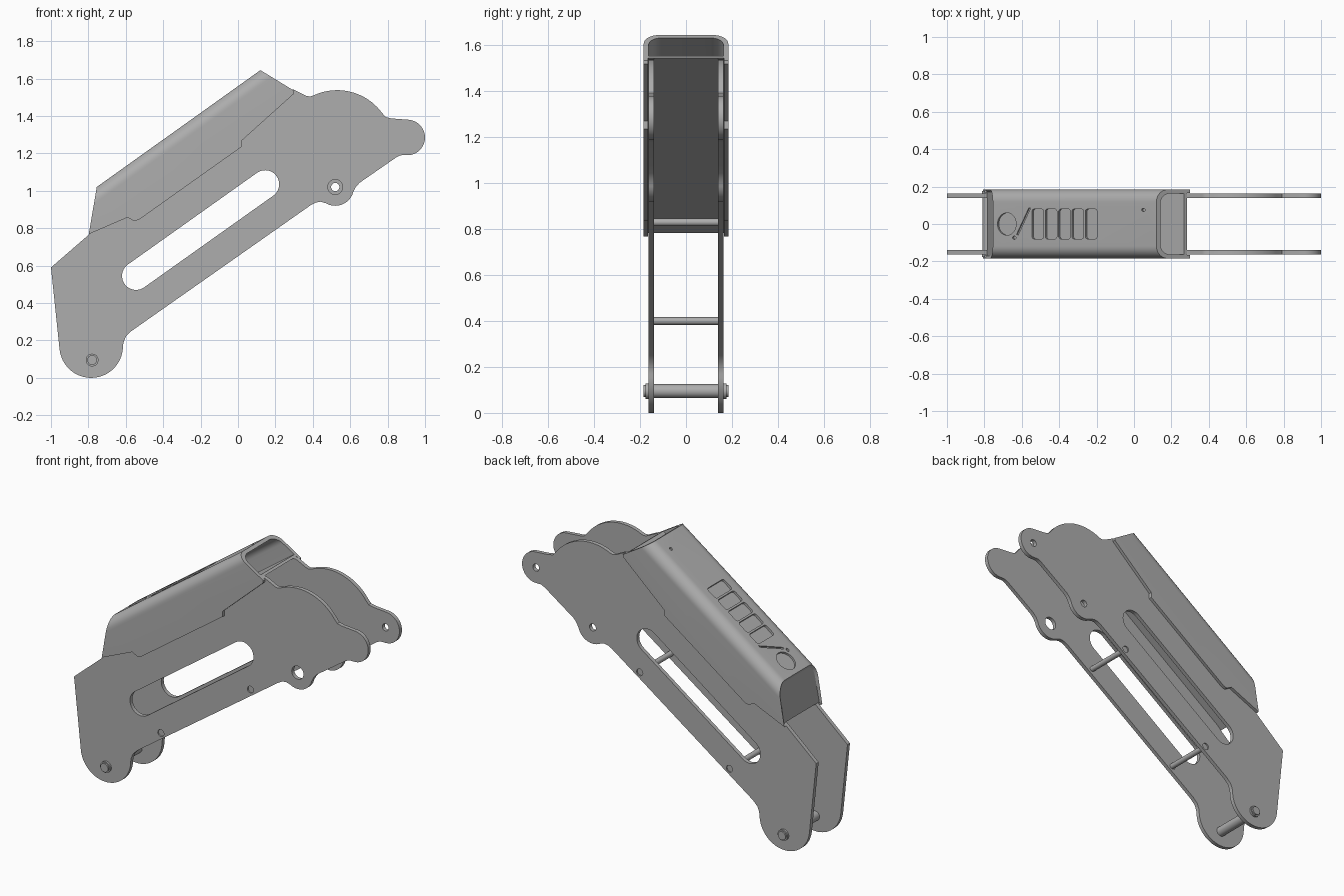
import bpy, bmesh, math
from mathutils import Vector

if "Cube" in bpy.data.objects:
    bpy.data.objects.remove(bpy.data.objects["Cube"], do_unlink=True)

grey = bpy.data.materials.new("plain grey")
grey.use_nodes = True
grey.diffuse_color = (0.42, 0.42, 0.42, 1)
grey.node_tree.nodes["Principled BSDF"].inputs["Base Color"].default_value = grey.diffuse_color

# Sloped frame of the cover: u runs up the slope, h goes down from its top face
TOP = Vector((0.12, 1.645))
ALONG = Vector((0.814, 0.581))
DOWN = Vector((0.581, -0.814))


def slope(u, h):
    return tuple(TOP + ALONG * u + DOWN * h)


def side_map(p, y):
    return (p[0], y, p[1])


def top_map(p, h):
    x, z = slope((p[0] - 0.12) / 0.814, h)
    return (x, p[1], z)


def arc(cx, cz, r, start, end, steps=20):
    angles = [math.radians(start + (end - start) * i / steps) for i in range(steps + 1)]
    return [(cx + r * math.cos(a), cz + r * math.sin(a)) for a in angles]


def prism(name, pts, lo, hi, mapping=side_map, bevel=0.0, recess=False):
    """Extrude an outline; optionally round the first edge's two long corners."""
    bm = bmesh.new()
    a = [bm.verts.new(mapping(p, lo)) for p in pts]
    b = [bm.verts.new(mapping(p, hi)) for p in pts]
    bm.faces.new(a)
    bm.faces.new(b[::-1])
    for i in range(len(pts)):
        j = (i + 1) % len(pts)
        bm.faces.new((a[i], b[i], b[j], a[j]))
    bmesh.ops.recalc_face_normals(bm, faces=bm.faces)
    if bevel:
        edges = [bm.edges.get((r[0], r[1])) for r in (a, b)]
        bmesh.ops.bevel(bm, geom=edges, offset=bevel, segments=10, profile=0.5, affect='EDGES')
    if recess:
        bm.normal_update()
        end = min(bm.faces, key=lambda f: f.normal.x)
        bmesh.ops.inset_region(bm, faces=[end], thickness=0.016, depth=-0.01)
    mesh = bpy.data.meshes.new(name)
    bm.to_mesh(mesh)
    bm.free()
    mesh.materials.append(grey)
    ob = bpy.data.objects.new(name, mesh)
    bpy.context.collection.objects.link(ob)
    return ob


def activate(ob):
    bpy.ops.object.select_all(action='DESELECT')
    ob.select_set(True)
    bpy.context.view_layer.objects.active = ob


def cut(ob, cutters):
    activate(ob)
    for c in cutters:
        c.hide_render = True
        m = ob.modifiers.new("cut", 'BOOLEAN')
        m.operation, m.solver, m.object = 'DIFFERENCE', 'EXACT', c
        bpy.ops.object.modifier_apply(modifier=m.name)
        bpy.data.objects.remove(c, do_unlink=True)


def smooth(ob):
    activate(ob)
    bpy.ops.object.shade_smooth_by_angle(angle=math.radians(30))


def disc(cx, cz, r):
    return arc(cx, cz, r, 0, 360, 32)[:-1]


# Side plates
plate = [(-1, 0.59), (-0.79, 0.772), slope(-1.2, 0.175), slope(0.07, 0.175),
         (0.30, 1.54), (0.365, 1.508), (0.385, 1.504)]
plate += arc(0.53, 1.24, 0.298, 115, 36)
plate += [(0.79, 1.394), (0.82, 1.387)]
plate += arc(0.905, 1.285, 0.095, 85, -95)
plate += [(0.87, 1.19), (0.845, 1.178), (0.65, 1.043), (0.63, 1.02)]
plate += arc(0.52, 1.02, 0.1, -15, -120)
plate += [(0.44, 0.942), (0.415, 0.937), (0.39, 0.924), (-0.57, 0.25), (-0.6, 0.22), (-0.612, 0.19)]
plate += arc(-0.785, 0.17, 0.17, 0, -176, 32)
slot = arc(-0.545, 0.545, 0.075, 125.4, 305.4) + arc(0.145, 1.035, 0.075, -54.6, 125.4)
RODS = [(0.2, 0.83), (-0.41, 0.4)]

for name, lo, hi, holes in (
        ("right_side_plate", -0.164, -0.14, [(0.52, 1.02, 0.04)]),
        ("left_side_plate", 0.14, 0.164, [(0.52, 1.02, 0.022), (0.905, 1.285, 0.022)])):
    ob = prism(name, plate, lo, hi)
    holes = holes + [(x, z, 0.021) for x, z in RODS]
    cut(ob, [prism("hole", disc(*h), lo - 0.05, hi + 0.05) for h in holes]
        + [prism("slot", slot, lo - 0.05, hi + 0.05)])
    smooth(ob)

# Spacer rods
for i, (x, z) in enumerate(RODS):
    smooth(prism(f"spacer_rod_{i + 1}", disc(x, z, 0.0165), -0.155, 0.155))
    for s, side in ((-1, "right"), (1, "left")):
        lo, hi = sorted((s * 0.141, s * 0.156))
        smooth(prism(f"{side}_rod_end_{i + 1}", disc(x, z, 0.021), lo, hi))

# Foot pin with a stepped head at each end
smooth(prism("foot_pin", disc(-0.78, 0.095, 0.03), -0.175, 0.175))
for s, side in ((-1, "right"), (1, "left")):
    for part, r, y in (("collar", 0.034, 0.176), ("tip", 0.026, 0.185)):
        lo, hi = sorted((s * 0.15, s * y))
        smooth(prism(f"{side}_pin_{part}", disc(-0.78, 0.095, r), lo, hi))

# Hollow cover with floor, closed lower end and side skirts
outline = [slope(-1.075, 0), slope(0, 0), (0.30, 1.535), (0.30, 1.52), (0.022, 1.27),
           (0.022, 1.237), (-0.53, 0.845), (-0.555, 0.838), (-0.59, 0.858), (-0.798, 0.768)]
cover = prism("cover", outline, -0.184, 0.184, bevel=0.065, recess=True)
cavity = [slope(-1.047, 0.022), slope(0.4, 0.022), slope(0.4, 0.16), slope(-1.185, 0.16)]
channel = [slope(-1.5, 0.1755), slope(0.5, 0.1755), slope(0.5, 0.9), slope(-1.5, 0.9)]
cutters = [prism("cavity", cavity, -0.163, 0.163, bevel=0.055),
           prism("channel", channel, -0.1648, 0.1648)]


# Rounded pockets, round recess, slanted groove and pin hole in the top face
def rounded(cx, w, d, r):
    pts = []
    for sx, sy, a in ((1, 1, 0), (-1, 1, 90), (-1, -1, 180), (1, -1, 270)):
        pts += arc(cx + sx * (w - r), sy * (d - r), r, a, a + 90, 4)
    return pts


for i in range(5):
    cutters.append(prism("pocket", rounded(-0.515 + 0.0715 * i, 0.031, 0.08, 0.013),
                         -0.03, 0.014, top_map))
dial = [(-0.68 + (x * 0.83), y) for x, y in disc(0, 0, 0.06)]
cutters.append(prism("dial", dial, -0.03, 0.012, top_map))
groove = [(-0.628, -0.055), (-0.62, -0.06), (-0.553, 0.085), (-0.563, 0.085)]
cutters.append(prism("groove", groove, -0.03, 0.008, top_map))
for x, y in ((-0.64, -0.073), (0.05, 0.075)):
    cutters.append(prism("pin_hole", disc(x, y, 0.009), -0.03, 0.01, top_map))
cut(cover, cutters)
smooth(cover)
